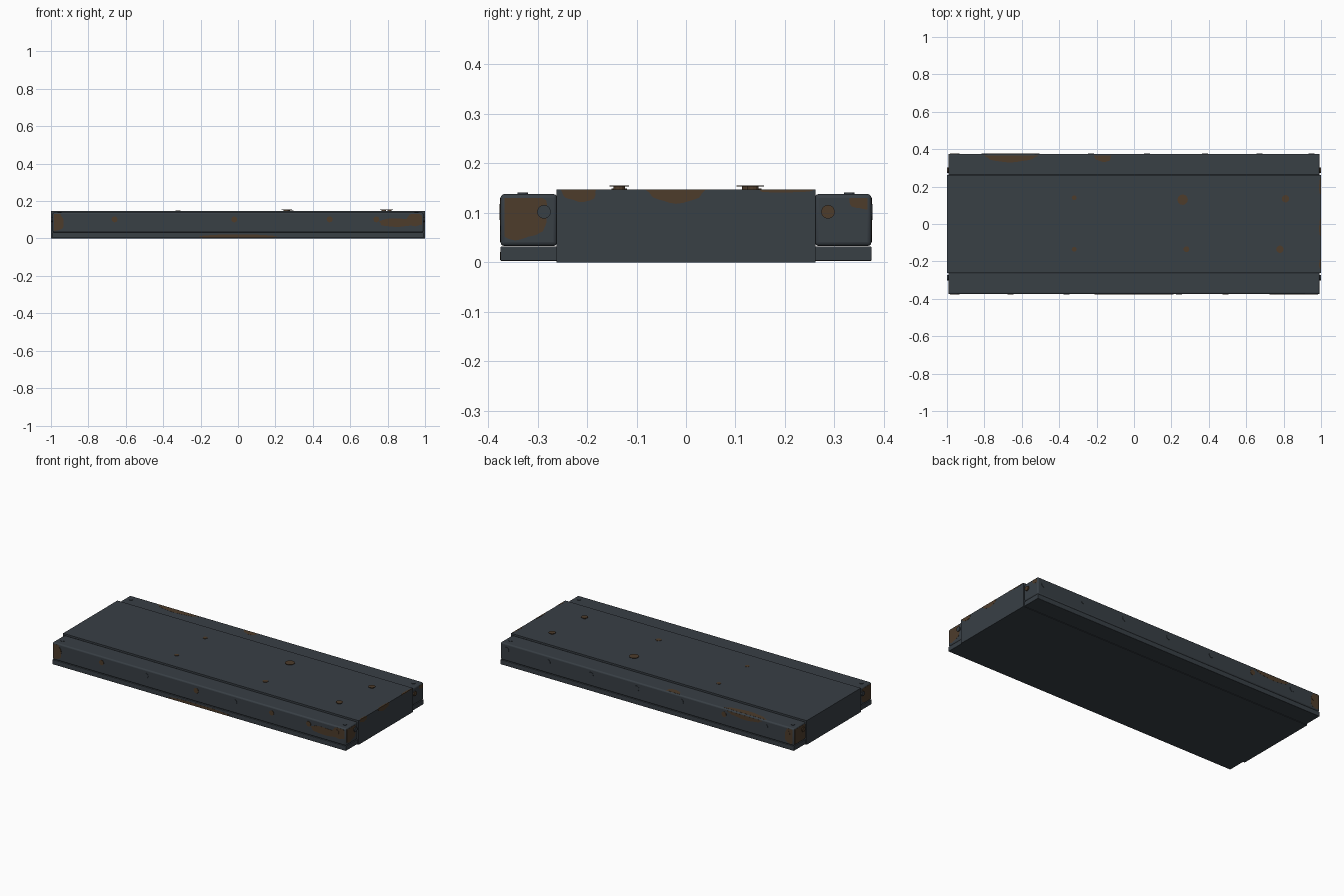
import bpy, bmesh, math
from mathutils import Vector

if "Cube" in bpy.data.objects:
    bpy.data.objects.remove(bpy.data.objects["Cube"])


def material(name, rgb):
    m = bpy.data.materials.new(name)
    m.use_nodes = True
    m.diffuse_color = (*rgb, 1)
    m.node_tree.nodes["Principled BSDF"].inputs["Base Color"].default_value = (*rgb, 1)
    return m


STEEL = material("dark slate steel", (0.040, 0.050, 0.060))
RUST = material("brown rust", (0.075, 0.045, 0.024))


def finish(name, bm, mat):
    bmesh.ops.recalc_face_normals(bm, faces=bm.faces)
    mesh = bpy.data.meshes.new(name)
    bm.to_mesh(mesh)
    bm.free()
    mesh.materials.append(mat)
    ob = bpy.data.objects.new(name, mesh)
    bpy.context.collection.objects.link(ob)
    return ob


def box(name, low, high, bevel, mat=STEEL):
    low, high = Vector(low), Vector(high)
    bm = bmesh.new()
    bmesh.ops.create_cube(bm, size=1)
    for v in bm.verts:
        v.co = (low + high) / 2 + v.co * (high - low)
    ob = finish(name, bm, mat)
    if bevel:
        mod = ob.modifiers.new("rounded edges", "BEVEL")
        mod.width = bevel
        mod.segments = 3
        bpy.context.view_layer.objects.active = ob
        ob.select_set(True)
        bpy.ops.object.shade_smooth_by_angle()
        ob.select_set(False)
    return ob


def plate(name, axis, side, level, outline, thick, mat):
    """Extrude a flat outline outward from the plane at side * level on an axis."""
    u, v = [i for i in range(3) if i != axis]
    bm = bmesh.new()
    ring = []
    for a, b in outline:
        p = Vector((0, 0, 0))
        p[axis], p[u], p[v] = side * level, a, b
        ring.append(bm.verts.new(p))
    face = bm.faces.new(ring)
    out = bmesh.ops.extrude_face_region(bm, geom=[face])["geom"]
    shift = Vector((0, 0, 0))
    shift[axis] = side * thick
    bmesh.ops.translate(bm, vec=shift, verts=[g for g in out if isinstance(g, bmesh.types.BMVert)])
    return finish(name, bm, mat)


def bolt(name, axis, side, level, a, b, r, thick=0.003, mat=STEEL):
    turns = [math.tau * i / 12 for i in range(12)]
    plate(name, axis, side, level, [(a + r * math.cos(t), b + r * math.sin(t)) for t in turns], thick, mat)


def patch(axis, side, level, a, b, ru, rv, bounds):
    """Uneven rust stain, trimmed to the face it lies on."""
    u0, u1, v0, v1 = bounds
    pts = []
    for i in range(28):
        t = math.tau * i / 28
        w = 1 + 0.07 * math.sin(3 * t + a * 9) + 0.04 * math.sin(7 * t)
        p = (min(u1, max(u0, a + ru * w * math.cos(t))), min(v1, max(v0, b + rv * w * math.sin(t))))
        if not pts or (p != pts[-1] and p != pts[0]):
            pts.append(p)
    plate("rust_patch", axis, side, level, pts, 0.0006, RUST)


# Main slab and the two stepped edge rails
TOP, RAIL_TOP, SLAB, OUT, END = 0.147, 0.138, 0.262, 0.375, 0.992
box("main_slab", (-0.999, -SLAB, 0), (0.999, SLAB, TOP), 0)
for side, label in ((-1, "front"), (1, "back")):
    lo, hi = sorted((side * (SLAB - 0.002), side * OUT))
    box(label + "_upper_rail", (-END, lo, 0.033), (END, hi, RAIL_TOP), 0.008)
    box(label + "_lower_strip", (-END, lo, 0.003), (END, hi, 0.032), 0.002)

    # Corner bolts on the rail ends and tops
    for x in (-1, 1):
        bolt(label + "_end_bolt", 0, x, END, side * 0.287, 0.102, 0.014, 0.007, RUST if side > 0 else STEEL)
        bolt(label + "_corner_bolt", 2, 1, RAIL_TOP, x * 0.955, side * 0.33, 0.011)

# Bolts along the long sides
for x in (-0.95, -0.66, -0.36, -0.02, 0.24, 0.49, 0.74, 0.93):
    bolt("front_bolt", 1, -1, OUT, x, 0.102, 0.016, 0.002, STEEL if x in (-0.36, 0.24) else RUST)
for x in (0.95, 0.67, 0.38, 0.07, -0.23, -0.52, -0.8, -0.95):
    bolt("back_bolt", 1, 1, OUT, x, 0.102, 0.016, 0.002, RUST if x in (-0.52, -0.95) else STEEL)

# Deck bolts: thin caps, the larger ones raised on a stem
for x, y, r in ((-0.32, 0.14, 0.013), (-0.32, -0.135, 0.013), (0.28, -0.135, 0.016)):
    bolt("deck_bolt", 2, 1, TOP, x, y, r, 0.002, RUST)
for x, y, r in ((0.26, 0.13, 0.028), (0.81, 0.135, 0.02), (0.78, -0.135, 0.02)):
    bolt("deck_stem", 2, 1, TOP, x, y, r * 0.6, 0.006, RUST)
    bolt("deck_cap", 2, 1, TOP + 0.006, x, y, r, 0.002, RUST)

# Rust on the rail faces, tops and ends
upper = (-0.984, 0.984, 0.041, 0.130)
patch(1, -1, OUT, -0.98, 0.09, 0.05, 0.05, upper)
patch(1, -1, OUT, 0.86, 0.085, 0.11, 0.022, upper)
patch(1, -1, OUT, 0.95, 0.1, 0.05, 0.035, upper)
patch(1, -1, OUT, 0.0, 0.008, 0.2, 0.014, (-0.98, 0.98, 0.005, 0.03))
patch(1, 1, OUT, -0.66, 0.128, 0.12, 0.022, upper)
patch(1, 1, OUT, -0.97, 0.09, 0.04, 0.05, upper)
top = (-0.984, 0.984, SLAB + 0.01, OUT - 0.008)
patch(2, 1, RAIL_TOP, -0.66, 0.362, 0.14, 0.03, top)
patch(2, 1, RAIL_TOP, -0.165, 0.362, 0.045, 0.03, top)
front_end = (-OUT + 0.008, -SLAB, 0.041, 0.130)
back_end = (SLAB, OUT - 0.008, 0.041, 0.130)
patch(0, 1, END, -0.345, 0.11, 0.065, 0.068, front_end)
patch(0, 1, END, 0.365, 0.128, 0.035, 0.022, back_end)
patch(0, -1, END, -0.345, 0.1, 0.07, 0.07, front_end)
patch(0, -1, END, 0.335, 0.09, 0.09, 0.08, back_end)

# Rust along the upper edge of the slab end
for y, w, h in ((-0.215, 0.035, 0.024), (-0.02, 0.06, 0.025), (0.2, 0.055, 0.005)):
    patch(0, 1, 0.999, y, TOP - 0.001, w, h, (-SLAB, SLAB, 0, TOP))
    patch(2, 1, TOP, 0.998, y, 0.008, w * 0.8, (-1, 0.999, -SLAB, SLAB))
